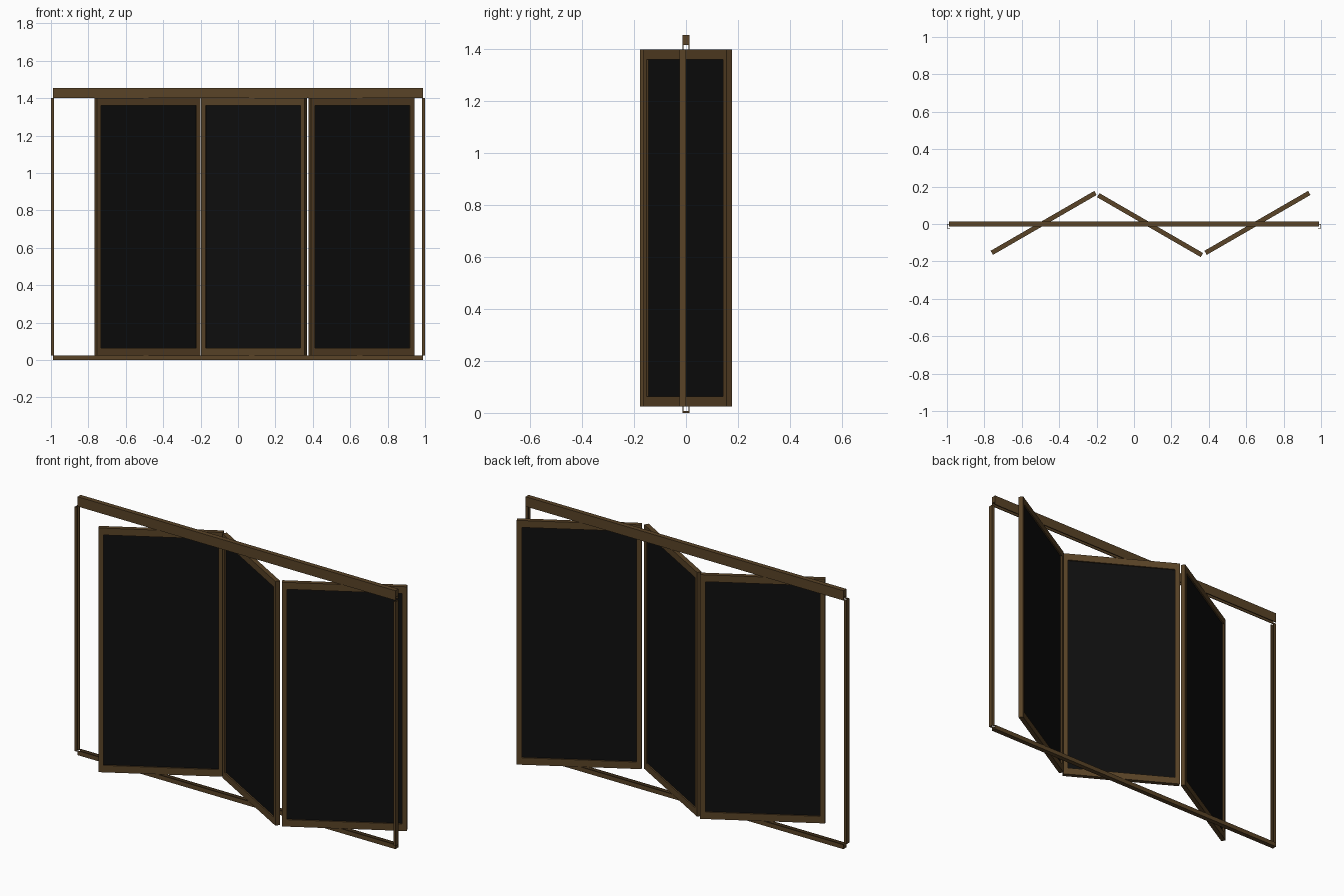
import bpy, bmesh, math
from mathutils import Matrix, Vector

if "Cube" in bpy.data.objects:
    bpy.data.objects.remove(bpy.data.objects["Cube"])


def material(name, rgb):
    m = bpy.data.materials.new(name)
    m.diffuse_color = (*rgb, 1)
    m.use_nodes = True
    m.node_tree.nodes["Principled BSDF"].inputs["Base Color"].default_value = m.diffuse_color
    return m


BROWN = material("brown_frame", (0.100, 0.056, 0.020))
BLACK = material("black_glass", (0.0045, 0.0045, 0.0045))


def finish(name, bm, mat, matrix=None):
    bmesh.ops.recalc_face_normals(bm, faces=bm.faces)
    me = bpy.data.meshes.new(name)
    bm.to_mesh(me)
    bm.free()
    me.materials.append(mat)
    ob = bpy.data.objects.new(name, me)
    bpy.context.collection.objects.link(ob)
    if matrix is not None:
        ob.matrix_world = matrix
    return ob


def extrude_profile(name, points, direction, mat):
    """Closed profile (3D points) swept along a vector."""
    bm = bmesh.new()
    face = bm.faces.new([bm.verts.new(p) for p in points])
    ext = bmesh.ops.extrude_face_region(bm, geom=[face], use_keep_orig=True)
    moved = [v for v in ext["geom"] if isinstance(v, bmesh.types.BMVert)]
    bmesh.ops.translate(bm, verts=moved, vec=Vector(direction))
    return finish(name, bm, mat)


def add_box(bm, lo, hi):
    size = [b - a for a, b in zip(lo, hi)]
    mid = [(a + b) / 2 for a, b in zip(lo, hi)]
    bmesh.ops.create_cube(bm, size=1, matrix=Matrix.Translation(mid) @ Matrix.Diagonal((*size, 1)))


def channel(half, wall, back, base, tip):
    """U section: web from back to base, two flanges from base to tip."""
    return [(-half, back), (half, back), (half, tip), (half - wall, tip),
            (half - wall, base), (-half + wall, base), (-half + wall, tip), (-half, tip)]


# head and floor tracks
for name, (back, base, tip) in {"head_track": (1.455, 1.417, 1.40),
                                "floor_track": (0.0, 0.007, 0.025)}.items():
    pts = [(-0.99, y, z) for y, z in channel(0.0135, 0.004, back, base, tip)]
    extrude_profile(name, pts, (1.98, 0, 0), BROWN)

# side posts, channels opening inward
for side, s in (("left", -1), ("right", 1)):
    pts = [(s * x, y - 0.0125, 0.025) for y, x in channel(0.0125, 0.004, 1.0, 0.996, 0.985)]
    extrude_profile(side + "_post", pts, (0, 0, 1.375), BROWN)

# folding panels
L, T, Z0, Z1 = 0.640, 0.025, 0.025, 1.40
STILE, RAIL = 0.026, 0.039
for i, (cx, cy, deg) in enumerate([(-0.483, 0.006, 30), (0.086, -0.006, -30), (0.660, 0.006, 30)], 1):
    place = Matrix.Translation((cx, cy, 0)) @ Matrix.Rotation(math.radians(deg), 4, "Z")
    h, t, inner = L / 2, T / 2, L / 2 - STILE
    bm = bmesh.new()
    add_box(bm, (-h, -t, Z0), (-inner, t, Z1))
    add_box(bm, (inner, -t, Z0), (h, t, Z1))
    add_box(bm, (-inner, -t, Z0), (inner, t, Z0 + RAIL))
    add_box(bm, (-inner, -t, Z1 - RAIL), (inner, t, Z1))
    finish(f"panel_frame_{i}", bm, BROWN, place)
    bm = bmesh.new()
    add_box(bm, (-inner, -0.005, Z0 + RAIL), (inner, 0.005, Z1 - RAIL))
    finish(f"panel_glass_{i}", bm, BLACK, place)
